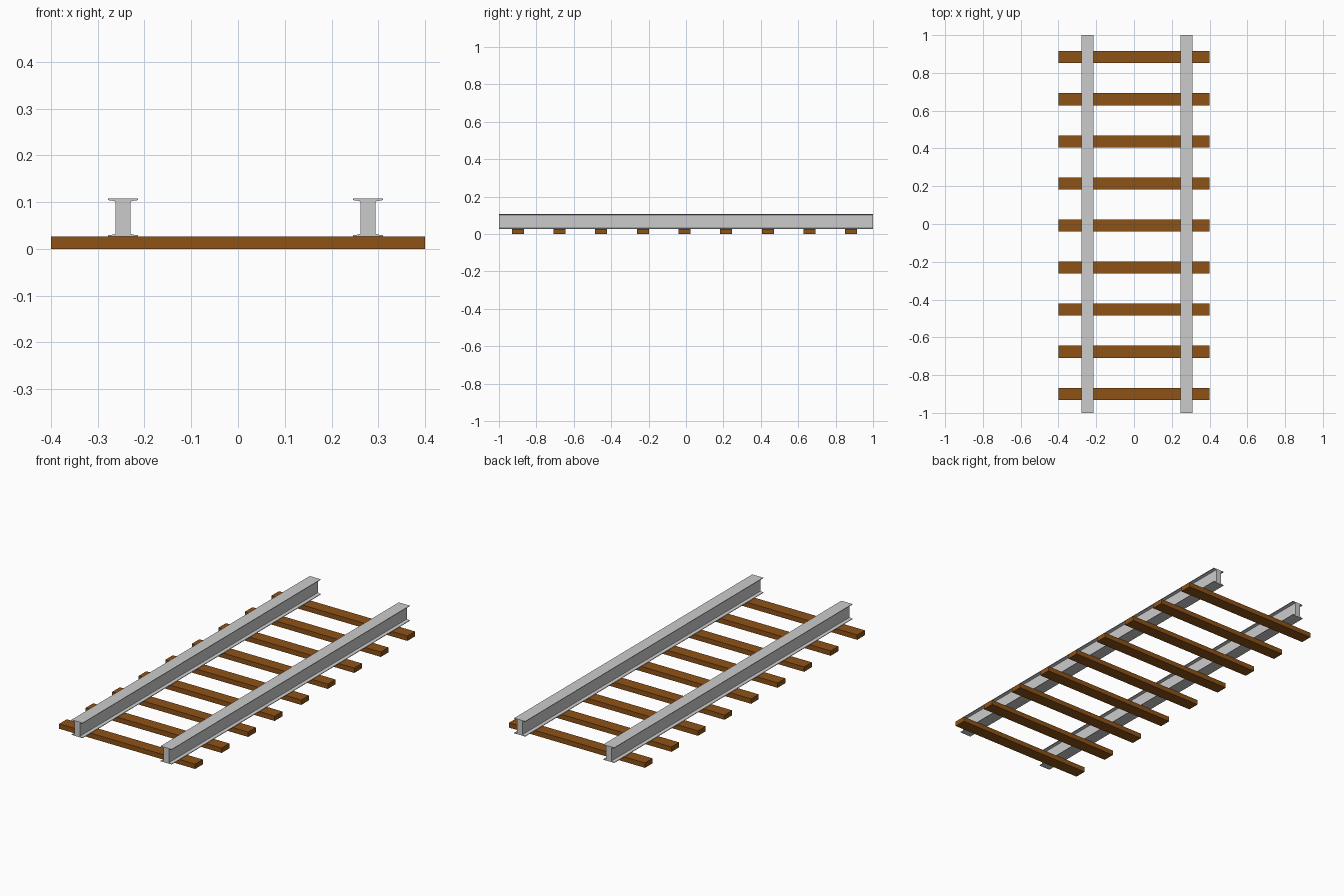
import bpy, bmesh

if "Cube" in bpy.data.objects:
    bpy.data.objects.remove(bpy.data.objects["Cube"])

def material(name, color):
    m = bpy.data.materials.new(name)
    m.diffuse_color = color
    m.use_nodes = True
    m.node_tree.nodes["Principled BSDF"].inputs["Base Color"].default_value = m.diffuse_color
    return m

wood = material("wood", (0.27, 0.085, 0.008, 1))

def add_prism(name, profile, axis, length, location, mat=None):
    """Extrude a closed 2D profile (horizontal, z) along x or y, centred."""
    bm = bmesh.new()
    pts = [(-length / 2, a, z) if axis == 'x' else (a, -length / 2, z) for a, z in profile]
    face = bm.faces.new([bm.verts.new(p) for p in pts])
    out = bmesh.ops.extrude_face_region(bm, geom=[face])
    move = (length, 0, 0) if axis == 'x' else (0, length, 0)
    verts = [v for v in out['geom'] if isinstance(v, bmesh.types.BMVert)]
    bmesh.ops.translate(bm, verts=verts, vec=move)
    bmesh.ops.recalc_face_normals(bm, faces=bm.faces)
    mesh = bpy.data.meshes.new(name)
    bm.to_mesh(mesh)
    bm.free()
    ob = bpy.data.objects.new(name, mesh)
    ob.location = location
    bpy.context.collection.objects.link(ob)
    if mat:
        mesh.materials.append(mat)
    return ob

# I-beam rails: thin flanges thickening towards the web
right = [(0.0325, 0.026), (0.0325, 0.029), (0.026, 0.0295), (0.016, 0.032),
         (0.016, 0.101), (0.026, 0.1035), (0.0325, 0.104), (0.0325, 0.107)]
rail_profile = right + [(-x, z) for x, z in reversed(right)]
for side, x in (("left", -0.246), ("right", 0.278)):
    add_prism(f"rail_{side}", rail_profile, 'y', 2.0, (x, 0, 0))

# Wooden cross ties
tie_profile = [(-0.032, 0), (0.032, 0), (0.032, 0.026), (-0.032, 0.026)]
for i in range(9):
    add_prism(f"tie_{i + 1}", tie_profile, 'x', 0.8, (0, -0.899 + 0.2228 * i, 0), wood)
